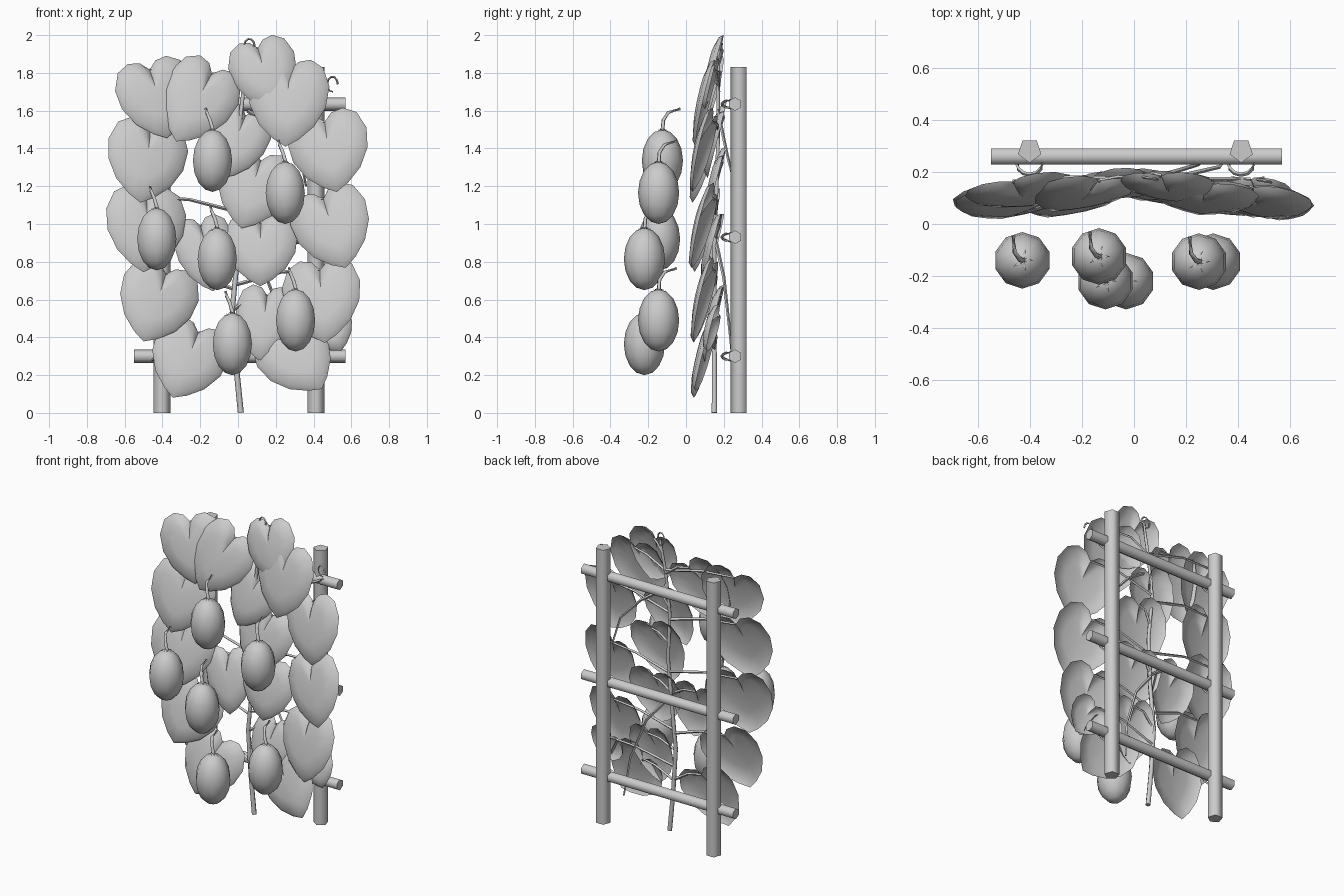
import bpy, bmesh, math
from mathutils import Vector, Matrix

if "Cube" in bpy.data.objects:
    bpy.data.objects.remove(bpy.data.objects["Cube"])

grey = bpy.data.materials.new("plain grey")
grey.diffuse_color = (0.6, 0.6, 0.6, 1)
grey.use_nodes = True
grey.node_tree.nodes["Principled BSDF"].inputs["Base Color"].default_value = grey.diffuse_color


def finish(name, bm, smooth=60):
    me = bpy.data.meshes.new(name)
    bm.to_mesh(me)
    bm.free()
    me.materials.append(grey)
    ob = bpy.data.objects.new(name, me)
    bpy.context.collection.objects.link(ob)
    bpy.ops.object.select_all(action='DESELECT')
    ob.select_set(True)
    bpy.context.view_layer.objects.active = ob
    bpy.ops.object.shade_smooth_by_angle(angle=math.radians(smooth))
    return ob


def tube(name, pts, radii, sides=5, spin=0.0, smooth=80):
    """Capped tube swept through pts; radii is one number or (start, end)."""
    pts = [Vector(p) for p in pts]
    r0, r1 = radii if isinstance(radii, tuple) else (radii, radii)
    bm, rings, n = bmesh.new(), [], len(pts)
    for i, p in enumerate(pts):
        d = (pts[min(i + 1, n - 1)] - pts[max(i - 1, 0)]).normalized()
        ref = Vector((0, 1, 0)) if abs(d.y) < 0.9 else Vector((0, 0, 1))
        u = d.cross(ref).normalized()
        v = u.cross(d)
        r = r0 + (r1 - r0) * i / (n - 1)
        ang = [spin + k * math.tau / sides for k in range(sides)]
        rings.append([bm.verts.new(p + (u * math.cos(a) + v * math.sin(a)) * r) for a in ang])
    for a, b in zip(rings, rings[1:]):
        for k in range(sides):
            bm.faces.new((a[k], a[(k + 1) % sides], b[(k + 1) % sides], b[k]))
    bm.faces.new(rings[0][::-1])
    bm.faces.new(rings[-1])
    bmesh.ops.recalc_face_normals(bm, faces=bm.faces)
    return finish(name, bm, smooth)


# Trellis: two posts, three rungs, rope ties at the crossings
RUNGS = (0.30, 0.93, 1.635)
for x, side in ((-0.402, "left"), (0.413, "right")):
    tube(f"{side}_post", [(x, 0.283, 0), (x, 0.283, 1.83)], 0.047, 5, -math.pi / 2)
    for z in RUNGS:
        arc = [(x + 0.05 * math.cos(a), 0.235 - 0.045 * math.sin(a), z + 0.02 * math.cos(a))
               for a in [k * math.pi / 6 for k in range(7)]]
        tube(f"{side}_rope_tie", arc, 0.008, 4)
for z in RUNGS:
    tube("rung", [(-0.55, 0.26, z), (0.57, 0.26, z)], 0.036, 6)

# Main stem
STEM = [(0.015, 0.15, 0), (-0.01, 0.15, 0.25), (-0.03, 0.15, 0.55), (0.0, 0.15, 0.85),
        (0.02, 0.16, 1.15), (0.0, 0.17, 1.45), (0.03, 0.17, 1.72), (0.07, 0.175, 1.93)]
tube("main_stem", STEM, (0.016, 0.009), 6)


def stem_at(z):
    for a, b in zip(STEM, STEM[1:]):
        if z <= b[2]:
            return Vector(a).lerp(Vector(b), max(0, (z - a[2]) / (b[2] - a[2])))
    return Vector(STEM[-1])


# Heart-shaped leaves: right half of the outline, mirrored
HALF = [(0, 0.37), (0.1, 0.47), (0.25, 0.5), (0.41, 0.41), (0.5, 0.19),
        (0.47, -0.06), (0.34, -0.29), (0.16, -0.45), (0, -0.54)]
HEART = HALF + [(-x, z) for x, z in HALF[-2:0:-1]]


def leaf(x, z, tilt, w=0.42, h=0.44, back=0.0):
    """Domed heart leaf centred at (x, z); tilt swings the tip to the left."""
    y = 0.145 - 0.10 * abs(x) + back
    m = (Matrix.Translation((x, y, z))
         @ Matrix.Rotation(-0.35 * x, 4, 'Z')
         @ Matrix.Rotation(math.radians(-14), 4, 'X')
         @ Matrix.Rotation(math.radians(tilt), 4, 'Y'))
    bm, rings, n = bmesh.new(), [], len(HEART)
    mid = 0.06
    for s, bulge in ((1, 0), (0.9, 0.022), (0.55, 0.04)):
        ring = []
        for px, pz in HEART:
            dip = 0.018 if px == 0 and pz > 0 and s < 1 else 0
            ring.append(bm.verts.new(m @ Vector((px * s * w, dip - bulge, (mid + (pz - mid) * s) * h))))
        rings.append(ring)
    hub = bm.verts.new(m @ Vector((0, -0.04, mid * h)))
    for a, b in zip(rings, rings[1:]):
        for k in range(n):
            bm.faces.new((a[k], b[k], b[(k + 1) % n], a[(k + 1) % n]))
    for k in range(n):
        bm.faces.new((rings[-1][k], hub, rings[-1][(k + 1) % n]))
    bmesh.ops.recalc_face_normals(bm, faces=bm.faces)
    if sum(f.normal.y for f in bm.faces) > 0:
        bmesh.ops.reverse_faces(bm, faces=bm.faces)
    finish("leaf", bm, 70)
    # Leaf stalk from the main stem to the notch
    end = m @ Vector((0, 0.0, 0.37 * h))
    start = stem_at(end.z - 0.08)
    bend = start.lerp(end, 0.55) + Vector((0, 0.012, 0.025))
    tube("leaf_stalk", [start, bend, end], (0.010, 0.007), 4)


LEAVES = [  # x, z, tilt, width, height, push back
    (-0.43, 1.67, -12, 0.42, 0.42, 0.03), (-0.215, 1.65, 28, 0.40, 0.46, 0),
    (0.14, 1.80, -15, 0.36, 0.38, 0.02), (0.265, 1.65, 2, 0.43, 0.46, -0.01),
    (-0.485, 1.34, 10, 0.43, 0.44, 0), (0.485, 1.39, -12, 0.43, 0.43, 0),
    (-0.01, 1.44, 20, 0.34, 0.40, 0.02), (0.08, 1.19, 15, 0.40, 0.42, 0.02),
    (-0.49, 0.98, 5, 0.43, 0.45, 0.01), (0.50, 0.985, -20, 0.42, 0.44, 0),
    (0.12, 0.87, 0, 0.39, 0.38, 0.01), (-0.17, 0.85, -10, 0.32, 0.40, 0.02),
    (-0.43, 0.59, 20, 0.42, 0.43, 0), (0.445, 0.60, -6, 0.42, 0.44, 0),
    (-0.265, 0.285, 22, 0.41, 0.42, -0.02), (0.31, 0.30, -38, 0.40, 0.42, -0.01),
    (0.14, 0.48, 5, 0.32, 0.40, 0.02), (0.49, 0.44, -30, 0.26, 0.24, 0.05),
]
for spec in LEAVES:
    leaf(*spec)

# Hanging fruit with bent stalk and a small star of sepals
FRUIT = [(-0.135, -0.125, 1.335), (0.25, -0.145, 1.165), (-0.43, -0.14, 0.92),
         (-0.11, -0.22, 0.815), (0.305, -0.145, 0.49), (-0.03, -0.22, 0.365)]
for x, y, z in FRUIT:
    bm = bmesh.new()
    bmesh.ops.create_uvsphere(bm, u_segments=10, v_segments=8, radius=1)
    bmesh.ops.transform(bm, verts=bm.verts,
                        matrix=Matrix.Translation((x, y, z)) @ Matrix.Diagonal((0.109, 0.109, 0.165, 1)))
    finish("fruit", bm, 80)
    t = z + 0.155
    tube("fruit_stalk", [(x + 0.005, y, t), (x - 0.012, y + 0.005, t + 0.06),
                         (x - 0.03, y + 0.03, t + 0.10), (x - 0.035, y + 0.095, t + 0.12)], (0.011, 0.008), 5)
    bm = bmesh.new()
    for k in range(5):
        r = Matrix.Rotation(k * math.tau / 5, 4, 'Z')
        vs = [bm.verts.new(Vector((x, y, z)) + r @ Vector(p))
              for p in ((0, -0.01, 0.17), (0.045, 0, 0.157), (0, 0.01, 0.17))]
        bm.faces.new(vs)
    finish("fruit_sepals", bm)

# Thin climbing shoots and curled tendrils
tube("upper_shoot", [(0.05, 0.17, 1.6), (0.2, 0.19, 1.5), (0.33, 0.22, 1.36), (0.36, 0.26, 1.2)], (0.01, 0.006), 4)
tube("lower_shoot", [(0.0, 0.16, 0.9), (0.15, 0.2, 0.72), (0.25, 0.23, 0.45), (0.28, 0.255, 0.2)], (0.01, 0.006), 4)
for cx, cy, cz in ((0.06, 0.17, 1.94), (0.50, 0.16, 1.74)):
    curl = [(cx + 0.028 * math.cos(a), cy + 0.004 * a, cz + 0.04 * math.sin(a))
            for a in [k * 0.6 for k in range(9)]]
    tube("tendril", curl, (0.006, 0.004), 4)
